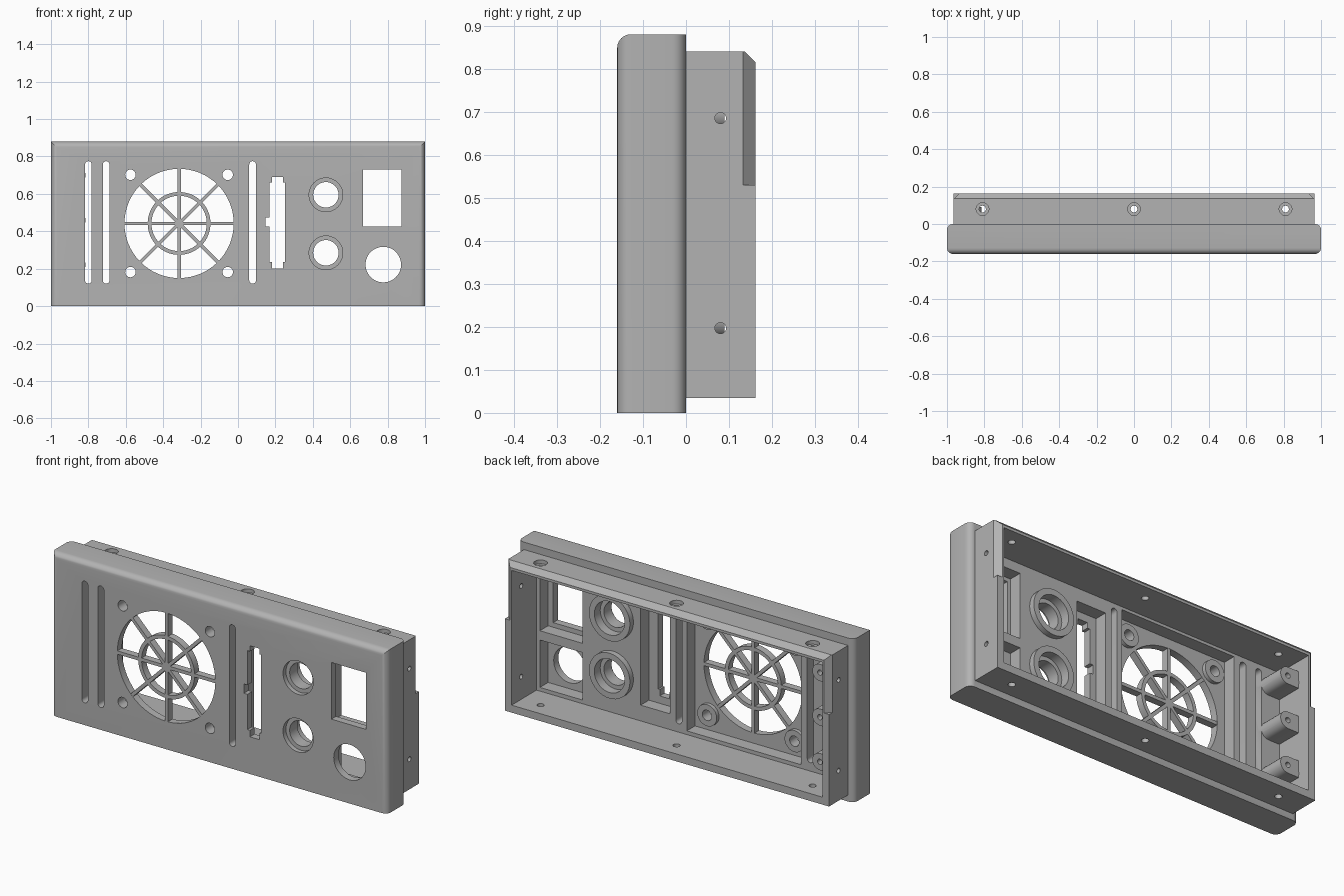
import bpy, bmesh
from math import cos, sin, pi, radians

if "Cube" in bpy.data.objects:
    bpy.data.objects.remove(bpy.data.objects["Cube"], do_unlink=True)

grey = bpy.data.materials.new("plain grey")
grey.use_nodes = True
grey.diffuse_color = (0.45, 0.45, 0.45, 1)
grey.node_tree.nodes["Principled BSDF"].inputs["Base Color"].default_value = (0.45, 0.45, 0.45, 1)

FRONT, FLOOR, PANEL = -0.16, -0.05, -0.12   # front face, inner floor, thin panel back


def make(name, bm):
    bmesh.ops.recalc_face_normals(bm, faces=bm.faces)
    mesh = bpy.data.meshes.new(name)
    bm.to_mesh(mesh)
    bm.free()
    mesh.materials.append(grey)
    ob = bpy.data.objects.new(name, mesh)
    bpy.context.scene.collection.objects.link(ob)
    return ob


def prism(name, points, a, b, axis="y"):
    """Extrude a closed outline from a to b along an axis."""
    place = {"x": lambda u, v, w: (w, u, v),
             "y": lambda u, v, w: (u, w, v),
             "z": lambda u, v, w: (u, v, w)}[axis]
    bm = bmesh.new()
    low = [bm.verts.new(place(u, v, a)) for u, v in points]
    high = [bm.verts.new(place(u, v, b)) for u, v in points]
    bm.faces.new(low)
    bm.faces.new(high)
    n = len(points)
    for i in range(n):
        j = (i + 1) % n
        bm.faces.new((low[i], low[j], high[j], high[i]))
    return make(name, bm)


def rect(u0, u1, v0, v1):
    return [(u0, v0), (u1, v0), (u1, v1), (u0, v1)]


def circle(u, v, r, n=40):
    return [(u + r * cos(2 * pi * i / n), v + r * sin(2 * pi * i / n)) for i in range(n)]


def slot(u, v0, v1, r, n=10):
    top = [(u + r * cos(pi * i / n), v1 - r + r * sin(pi * i / n)) for i in range(n + 1)]
    return top + [(u - r * cos(pi * i / n), v0 + r - r * sin(pi * i / n)) for i in range(n + 1)]


def apply(ob, mod):
    bpy.context.view_layer.objects.active = ob
    bpy.ops.object.modifier_apply(modifier=mod.name)


def boolean(ob, tool, op="DIFFERENCE"):
    mod = ob.modifiers.new("bool", "BOOLEAN")
    mod.operation, mod.solver, mod.object = op, "EXACT", tool
    apply(ob, mod)
    bpy.data.objects.remove(tool, do_unlink=True)


def bevel_edges(ob, rule, width, segments):
    bm = bmesh.new()
    bm.from_mesh(ob.data)
    edges = [e for e in bm.edges if rule(*[(e.verts[0].co + e.verts[1].co)[k] / 2 for k in range(3)])]
    bmesh.ops.bevel(bm, geom=edges, offset=width, segments=segments, profile=0.5, affect="EDGES")
    bm.to_mesh(ob.data)
    bm.free()


# Front shell, rounded along the front and the top, square at the bottom
body = prism("faceplate_body", rect(-1, 1, 0, 0.88), FRONT, 0)
bevel_edges(body, lambda x, y, z: z > 0.1 and (y < -0.15 or (abs(x) > 0.9 and z < 0.8)
                                               ), 0.032, 6)

# Rear frame with a chamfered top edge and chamfered upper side edges
frame = prism("frame", rect(-0.965, 0.965, 0.035, 0.84), -0.03, 0.162)
bevel_edges(frame, lambda x, y, z: y > 0.15 and z > 0.8, 0.026, 1)
for s in (-1, 1):
    boolean(frame, prism("side_chamfer", [(s * 0.97, 0.127), (s * 0.97, 0.18), (s * 0.917, 0.18)],
                         0.53, 0.9, "z"))
boolean(body, frame, "UNION")


def cut(points, a, b, axis="y"):
    boolean(body, prism("cutter", points, a, b, axis), "DIFFERENCE")


# Open cavity and deeper pockets behind the parts
cut(rect(-0.925, 0.925, 0.075, 0.80), FLOOR, 0.3)
for pocket in (rect(-0.65, 0.03, 0.095, 0.785), rect(0.13, 0.305, 0.16, 0.73),
               rect(0.65, 0.905, 0.40, 0.75), rect(0.65, 0.905, 0.095, 0.35)):
    cut(pocket, PANEL, 0.01)

# Connector bosses on the inner floor, open at the back and recessed at the front
for z in (0.285, 0.595):
    boolean(body, prism("boss", circle(0.47, z, 0.122), FLOOR - 0.02, -0.02), "UNION")
    cut(circle(0.47, z, 0.09), -0.07, 0.05)
    cut(circle(0.47, z, 0.068), -0.3, 0.05)
    cut(circle(0.47, z, 0.09), -0.3, -0.135)

# Fan screw bosses and holes
FX, FZ, FR = -0.315, 0.442, 0.292
fan_screws = [(FX + i * 0.26, FZ + j * 0.26) for i in (-1, 1) for j in (-1, 1)]
for x, z in fan_screws:
    boolean(body, prism("boss", circle(x, z, 0.058), PANEL - 0.02, -0.10), "UNION")
cut(circle(FX, FZ, FR, 64), -0.3, 0.05)
for x, z in fan_screws:
    cut(circle(x, z, 0.028, 24), -0.3, 0.05)

# Air slits
for x in (-0.80, -0.705, 0.078):
    cut(slot(x, 0.12, 0.775, 0.018), -0.3, 0.05)

# Card slot with stepped ends and a side notch
cut([(0.183, 0.2), (0.24, 0.2), (0.24, 0.235), (0.25, 0.235), (0.25, 0.66), (0.24, 0.66),
     (0.24, 0.69), (0.183, 0.69), (0.183, 0.66), (0.168, 0.66), (0.168, 0.475), (0.147, 0.475),
     (0.147, 0.425), (0.168, 0.425), (0.168, 0.235), (0.183, 0.235)], -0.3, 0.05)

# Rectangular and round openings
cut(rect(0.668, 0.875, 0.425, 0.73), -0.3, 0.05)
cut(circle(0.777, 0.222, 0.095, 48), -0.3, 0.05)

# Screw holes through the frame, recessed on top
for x in (-0.81, 0, 0.81):
    cut(circle(x, 0.08, 0.018, 20), -0.1, 1, "z")
    cut(circle(x, 0.08, 0.034, 28), 0.82, 1, "z")
for z in (0.197, 0.685):
    cut(circle(0.08, z, 0.013, 20), -1.2, 1.2, "x")

# Three rounded lugs along the right inner wall
for z in (0.22, 0.46, 0.70):
    arc = [(-0.86 + 0.045 * cos(a), z + 0.045 * sin(a)) for a in
           [radians(-90 + 15 * i) for i in range(13)]]
    lug = prism("lug", arc + [(-0.94, z + 0.045), (-0.94, z - 0.045)], FLOOR - 0.02, 0.09)
    boolean(lug, prism("cutter", circle(-0.86, z, 0.014, 16), 0, 0.2))
    boolean(body, lug, "UNION")

# Fan guard: eight spokes and a ring
guard = prism("fan_guard", circle(FX, FZ, 0.168, 64), -0.159, -0.121)
boolean(guard, prism("cutter", circle(FX, FZ, 0.148, 64), -0.3, 0.1))
for k in range(4):
    a = k * pi / 4
    d, n = (cos(a), sin(a)), (-sin(a), cos(a))
    bar = [(FX + u * d[0] + v * n[0], FZ + u * d[1] + v * n[1])
           for u, v in rect(-FR - 0.003, FR + 0.003, -0.009, 0.009)]
    boolean(guard, prism("spoke", bar, -0.159, -0.121), "UNION")

# Smooth curved walls, keep hard edges crisp
for ob in (body, guard):
    bpy.ops.object.select_all(action="DESELECT")
    ob.select_set(True)
    bpy.context.view_layer.objects.active = ob
    bpy.ops.object.shade_smooth_by_angle(angle=radians(30))
